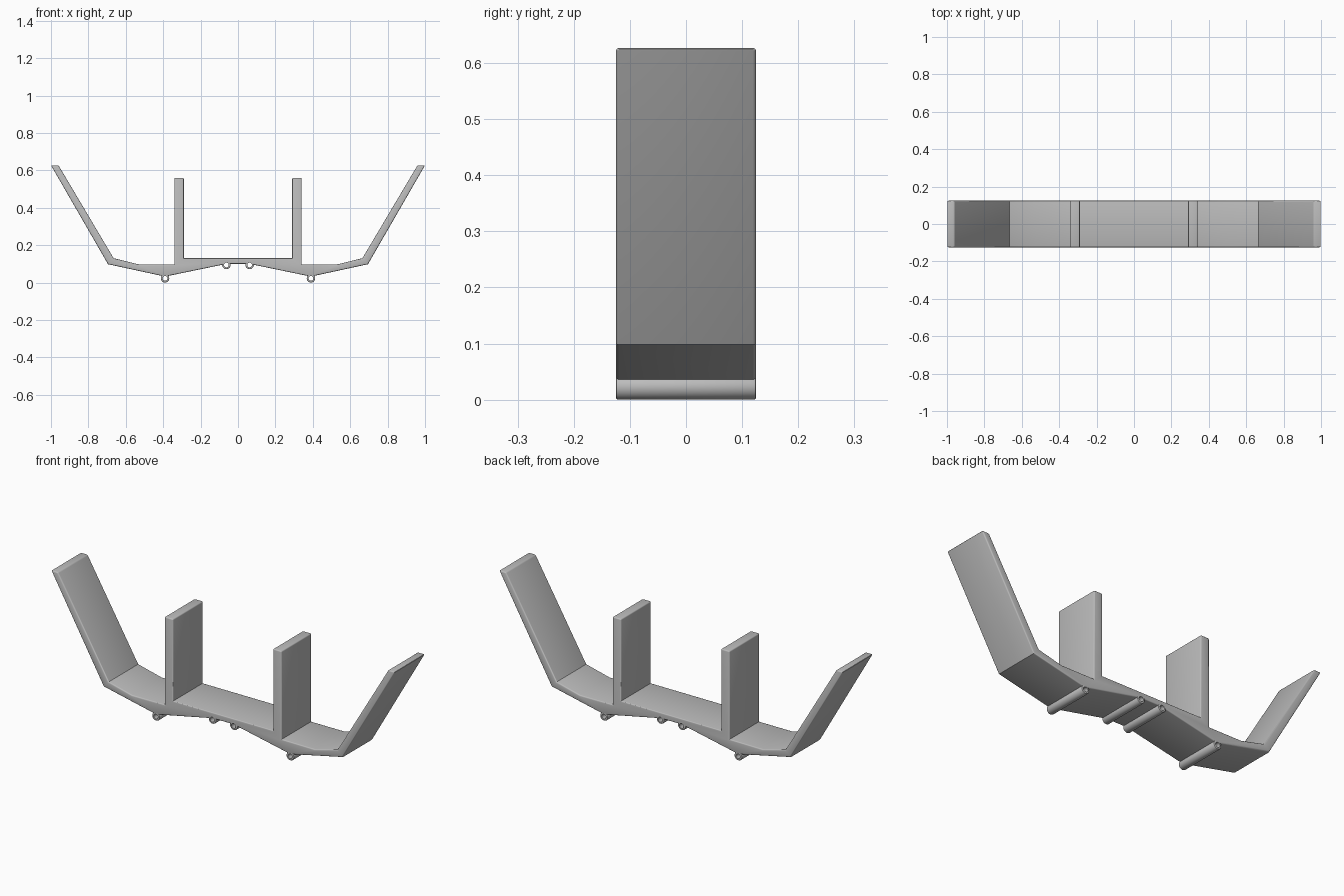
import bpy, bmesh, math
from mathutils import Vector

if "Cube" in bpy.data.objects:
    bpy.data.objects.remove(bpy.data.objects["Cube"])

D = 0.125  # half depth
grey = bpy.data.materials.new("plain grey")
grey.diffuse_color = (0.5, 0.5, 0.5, 1)
grey.use_nodes = True
grey.node_tree.nodes["Principled BSDF"].inputs["Base Color"].default_value = grey.diffuse_color


def make_object(name, bm):
    mesh = bpy.data.meshes.new(name)
    bmesh.ops.recalc_face_normals(bm, faces=bm.faces[:])
    bm.to_mesh(mesh)
    bm.free()
    mesh.materials.append(grey)
    ob = bpy.data.objects.new(name, mesh)
    bpy.context.collection.objects.link(ob)
    return ob


def smooth(ob):
    bpy.ops.object.select_all(action='DESELECT')
    ob.select_set(True)
    bpy.context.view_layer.objects.active = ob
    bpy.ops.object.shade_smooth_by_angle(angle=math.radians(32))


# Bracket: right half of the outline, mirrored, then extruded along y
half = [(0.06, 0.10), (0.39, 0.032), (0.695, 0.098), (1.0, 0.627), (0.96, 0.627),
        (0.665, 0.13), (0.53, 0.097), (0.34, 0.097), (0.34, 0.56),
        (0.29, 0.56), (0.29, 0.13)]
outline = half + [(-x, z) for x, z in reversed(half)]
bm = bmesh.new()
face = bm.faces.new([bm.verts.new((x, -D, z)) for x, z in outline])
ext = bmesh.ops.extrude_face_region(bm, geom=[face])
bmesh.ops.translate(bm, vec=(0, 2 * D, 0),
                    verts=[v for v in ext["geom"] if isinstance(v, bmesh.types.BMVert)])
# Round the front and back rims and the tips of arms and posts
rim = [e for e in bm.edges
       if abs(e.verts[0].co.y - e.verts[1].co.y) < 1e-5
       or min(v.co.z for v in e.verts) > 0.5]
bmesh.ops.bevel(bm, geom=rim, offset=0.006, offset_type='OFFSET', segments=3,
                profile=0.5, affect='EDGES', clamp_overlap=True)
bracket = make_object("bracket", bm)


# Hollow tubes under the bracket: lathe a rounded wall section around the y axis
def ring(name, x, z, section, n=24):
    bm = bmesh.new()
    loops = []
    for i in range(n):
        a = 2 * math.pi * i / n
        loops.append([bm.verts.new((x + r * math.cos(a), y, z + r * math.sin(a)))
                      for r, y in section])
    m = len(section)
    for i in range(n):
        p, q = loops[i], loops[(i + 1) % n]
        for j in range(m):
            k = (j + 1) % m
            bm.faces.new((p[j], p[k], q[k], q[j]))
    return make_object(name, bm)


R, H, B = 0.0225, 0.0125, 0.004
wall = [(H, -D), (R - B, -D), (R - 0.3 * B, -D + 0.3 * B), (R, -D + B),
        (R, D - B), (R - 0.3 * B, D - 0.3 * B), (R - B, D), (H, D)]

for x, z in [(-0.39, 0.0225), (-0.062, 0.094), (0.062, 0.094), (0.39, 0.0225)]:
    tube = ring("tube", x, z, wall)
    smooth(tube)
    # Clear the bore where it passes through the bracket
    bm = bmesh.new()
    bmesh.ops.create_cone(bm, cap_ends=True, segments=24, radius1=0.015, radius2=0.015, depth=0.4)
    bmesh.ops.rotate(bm, verts=bm.verts[:], cent=(0, 0, 0),
                     matrix=Vector((0, 0, 1)).rotation_difference(Vector((0, 1, 0))).to_matrix())
    bmesh.ops.translate(bm, verts=bm.verts[:], vec=(x, 0, z))
    cutter = make_object("bore_cutter", bm)
    cutter.hide_render = True
    mod = bracket.modifiers.new("bore", 'BOOLEAN')
    mod.operation, mod.solver, mod.object = 'DIFFERENCE', 'EXACT', cutter
    bpy.context.view_layer.objects.active = bracket
    bpy.ops.object.modifier_apply(modifier=mod.name)
    bpy.data.objects.remove(cutter)

smooth(bracket)
